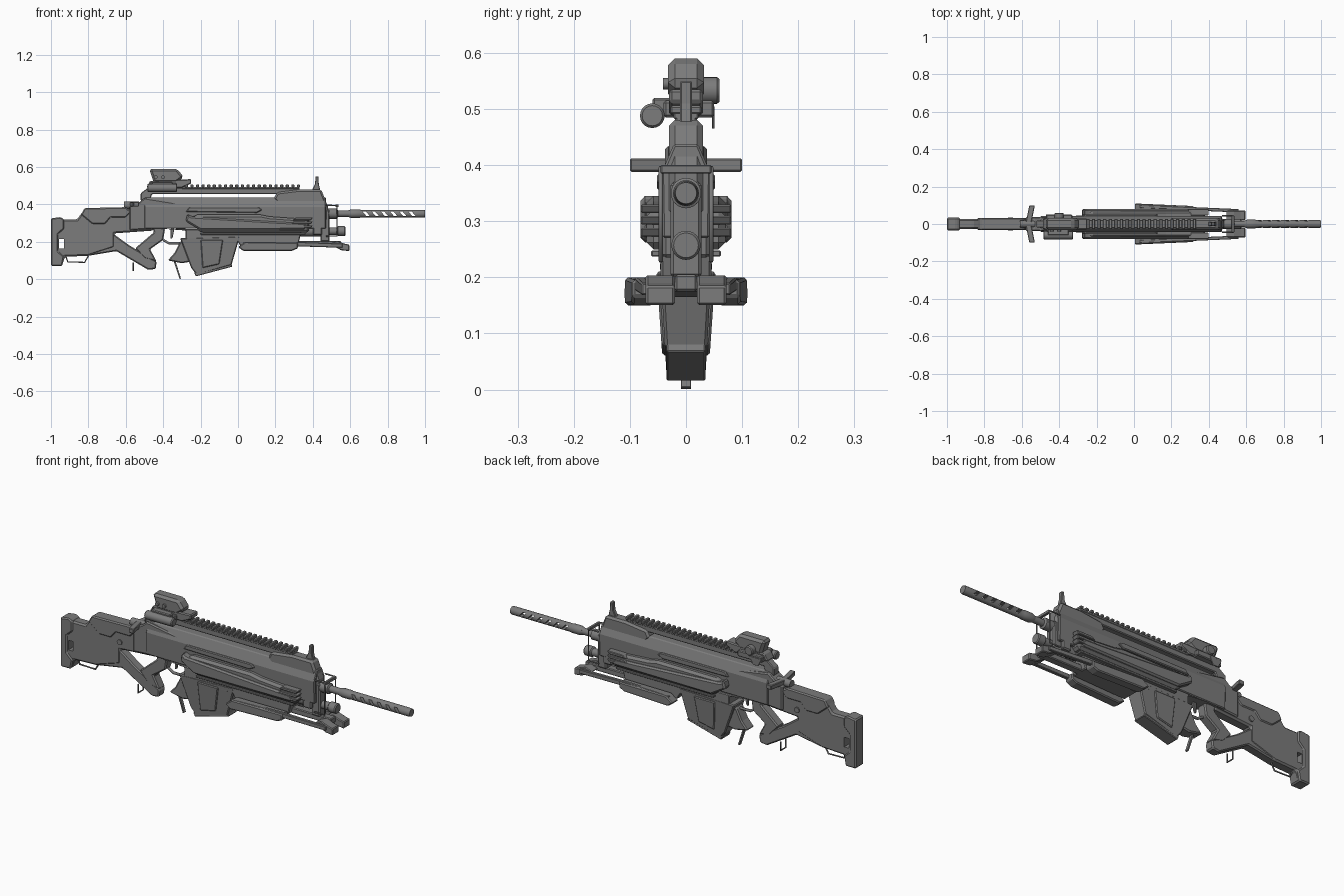
import bpy, bmesh, math
from mathutils import Vector

if "Cube" in bpy.data.objects:
    bpy.data.objects.remove(bpy.data.objects["Cube"])

grey = bpy.data.materials.new("gunmetal_grey")
grey.diffuse_color = (0.2, 0.2, 0.2, 1)
grey.use_nodes = True
grey.node_tree.nodes["Principled BSDF"].inputs["Base Color"].default_value = grey.diffuse_color


def finish(name, bm, bevel=0.0, mirror=False):
    bmesh.ops.recalc_face_normals(bm, faces=bm.faces[:])
    me = bpy.data.meshes.new(name)
    bm.to_mesh(me)
    bm.free()
    me.materials.append(grey)
    ob = bpy.data.objects.new(name, me)
    bpy.context.collection.objects.link(ob)
    if bevel:
        m = ob.modifiers.new("bevel", 'BEVEL')
        m.width, m.segments, m.limit_method = bevel, 1, 'ANGLE'
    if mirror:
        m = ob.modifiers.new("mirror", 'MIRROR')
        m.use_axis = (False, True, False)
    return ob


def prism(name, pts, y0, y1, bevel=0.006, mirror=False, warp=None):
    """Side profile (x, z) extruded from y0 to y1."""
    bm = bmesh.new()
    face = bm.faces.new([bm.verts.new((x, y0, z)) for x, z in pts])
    ext = bmesh.ops.extrude_face_region(bm, geom=[face])["geom"]
    for v in ext:
        if isinstance(v, bmesh.types.BMVert):
            v.co.y = y1
    if warp:
        for v in bm.verts:
            v.co = warp(v.co)
    return finish(name, bm, bevel, mirror)


def box(name, x0, x1, y0, y1, z0, z1, bevel=0.003, mirror=False):
    return prism(name, [(x0, z0), (x1, z0), (x1, z1), (x0, z1)], y0, y1, bevel, mirror)


def bar(name, x0, x1, half, bevel=0.004):
    """Symmetric cross-section (y, z) extruded along x."""
    sec = half + [(-y, z) for y, z in reversed(half)]
    bm = bmesh.new()
    face = bm.faces.new([bm.verts.new((x0, y, z)) for y, z in sec])
    for v in bmesh.ops.extrude_face_region(bm, geom=[face])["geom"]:
        if isinstance(v, bmesh.types.BMVert):
            v.co.x = x1
    return finish(name, bm, bevel)


def tube(name, y, z, profile, n=24, axis='X'):
    """Turned part: profile of (distance along axis, radius)."""
    bm = bmesh.new()
    rings = []
    for d, r in profile:
        ring = []
        for i in range(n):
            a = 2 * math.pi * i / n
            c, s = r * math.cos(a), r * math.sin(a)
            ring.append(bm.verts.new((d, y + c, z + s) if axis == 'X' else (y + c, d, z + s)))
        rings.append(ring)
    for a, b in zip(rings, rings[1:]):
        for i in range(n):
            j = (i + 1) % n
            bm.faces.new((a[i], a[j], b[j], b[i]))
    bm.faces.new(rings[0])
    bm.faces.new(rings[-1])
    ob = finish(name, bm)
    bpy.ops.object.select_all(action='DESELECT')
    ob.select_set(True)
    bpy.context.view_layer.objects.active = ob
    bpy.ops.object.shade_smooth_by_angle(angle=math.radians(35))
    return ob


def wire(name, pts, r=0.004, cyclic=False):
    cu = bpy.data.curves.new(name, 'CURVE')
    cu.dimensions, cu.bevel_depth, cu.bevel_resolution = '3D', r, 1
    cu.use_fill_caps = True
    sp = cu.splines.new('POLY')
    sp.points.add(len(pts) - 1)
    for p, q in zip(sp.points, pts):
        p.co = (*q, 1)
    sp.use_cyclic_u = cyclic
    cu.materials.append(grey)
    ob = bpy.data.objects.new(name, cu)
    bpy.context.collection.objects.link(ob)


def cut(target, cutter):
    m = target.modifiers.new("cut", 'BOOLEAN')
    m.operation, m.object, m.solver = 'DIFFERENCE', cutter, 'EXACT'
    cutter.hide_render = True
    cutter.hide_viewport = True


# Shoulder stock with window, cheek rest and butt pad
stock = prism("stock", [(-.99, .075), (-.94, .075), (-.925, .12), (-.8, .125), (-.66, .17), (-.66, .245),
                        (-.45, .26), (-.45, .38), (-.55, .395), (-.57, .375), (-.82, .375), (-.86, .32),
                        (-.99, .32)], -.028, .028, .008)
cut(stock, box("stock_window_cutter", -.957, -.93, -.1, .1, .165, .215, 0))
prism("butt_pad", [(-1, .07), (-.94, .07), (-.93, .12), (-.962, .15), (-.962, .24), (-.93, .27),
                   (-.93, .32), (-.95, .332), (-1, .325)], -.034, .034)
prism("cheek_rest", [(-.84, .345), (-.82, .38), (-.6, .385), (-.57, .36), (-.6, .33), (-.68, .33),
                     (-.71, .295), (-.78, .295)], -.033, .033)
tube("stock_pin", -.66, .285, [(-.034, .014), (.034, .014)], 16, 'Y')
wire("stock_sling_loop", [(-.92, 0, .12), (-.91, 0, .092), (-.82, 0, .09), (-.8, 0, .125)])

# Grip and lower strut
prism("lower_strut", [(-.8, .125), (-.7, .235), (-.67, .245), (-.58, .18), (-.435, .095), (-.44, .055),
                      (-.48, .05), (-.65, .15)], -.025, .025)
prism("grip", [(-.46, .29), (-.39, .27), (-.4, .21), (-.47, .16), (-.435, .095), (-.5, .11),
               (-.55, .165), (-.45, .25)], -.026, .026)
wire("grip_loop", [(-.56, -.02, .09), (-.56, -.02, .045), (-.56, .02, .045), (-.56, .02, .09)])
wire("trigger_guard", [(-.4, 0, .21), (-.37, 0, .192), (-.31, 0, .192), (-.28, 0, .21)], .007)
prism("trigger", [(-.36, .27), (-.34, .27), (-.35, .22), (-.36, .215)], -.006, .006, .002)

# Receiver
bar("upper_receiver", -.5, .47, [(.042, .27), (.044, .385), (.022, .437)])
prism("receiver_rear", [(-.58, .26), (-.39, .275), (-.28, .265), (-.28, .4), (-.5, .435), (-.53, .41),
                        (-.58, .39)], -.037, .037)
prism("receiver_rib", [(-.28, .36), (-.26, .385), (.11, .385), (.13, .37), (.1, .355)], -.052, .052, .004)
prism("nose", [(.19, .43), (.21, .465), (.33, .48), (.445, .48), (.48, .39), (.48, .31), (.38, .3),
               (.25, .36)], -.03, .03, .01)

# Top rail and carry beam above the open slot
prism("carry_beam", [(-.52, .42), (-.47, .42), (-.46, .455), (.22, .455), (.24, .42), (.33, .43),
                     (.33, .49), (-.48, .49), (-.52, .46)], -.02, .02, .004)
box("rail_base", -.3, .33, -.022, .022, .482, .494, .002)
for i in range(21):
    x = -.285 + i * .03
    box("rail_tooth", x, x + .017, -.028, .028, .491, .506, .003)

# Forend with stepped sides, vents and lower shell
prism("forend", [(-.26, .31), (-.23, .345), (.12, .345), (.17, .335), (.38, .32), (.38, .25), (-.2, .25)],
      -.07, .07, .012)
prism("forend_panel", [(-.27, .35), (-.25, .335), (.24, .305), (.36, .3), (.36, .265), (-.2, .262),
                       (-.28, .31)], -.081, .081, .008)
for k in range(3):
    z = .273 + k * .021
    prism("vent_fin", [(.27 + k * .01, z), (.39, z), (.4, z + .015), (.29 + k * .01, z + .015)],
          .045, .081, .003, True)
prism("lower_shell", [(-.41, .27), (-.28, .26), (-.28, .2), (.0, .2), (.02, .165), (.32, .175), (.34, .26)],
      -.045, .045, .006)
box("lower_seam", -.2, .36, -.062, .062, .237, .248, .002)

# Magazine, narrowing toward the floor
def taper(c):
    return Vector((c.x, c.y * (.72 + 1.3 * min(c.z, .22)), c.z))


prism("magazine", [(-.31, .22), (.01, .23), (-.035, .075), (-.22, .022), (-.25, .06)],
      -.046, .046, .005, False, taper)
prism("magazine_rib", [(-.2, .21), (-.08, .21), (-.1, .08), (-.19, .06)], -.053, .053, .004, False, taper)
prism("magazine_floor", [(-.235, .035), (-.225, .015), (-.03, .067), (-.035, .085)], -.035, .035, .003)
prism("magazine_guard", [(-.375, .1), (-.34, .14), (-.31, .2), (-.24, .22), (-.22, .1), (-.3, .085)],
      -.03, .03)
prism("release_lever", [(-.345, .1), (-.335, .1), (-.305, .004), (-.312, 0)], -.009, .009, .001)

# Barrel, slotted muzzle and under-barrel tube
tube("barrel", 0, .35, [(.4, .027), (.53, .027), (.535, .017), (.61, .017)])
muzzle = tube("muzzle_brake", 0, .35, [(.59, .018), (.605, .023), (.65, .023), (.655, .021),
                                       (.99, .021), (1, .019)])
bm = bmesh.new()
for i in range(6):
    x = .665 + i * .049
    pts = [(x, .363), (x + .018, .363), (x + .04, .337), (x + .022, .337)]
    f = bm.faces.new([bm.verts.new((px, -.1, pz)) for px, pz in pts])
    for v in bmesh.ops.extrude_face_region(bm, geom=[f])["geom"]:
        if isinstance(v, bmesh.types.BMVert):
            v.co.y = .1
cut(muzzle, finish("muzzle_slot_cutter", bm))
tube("lower_tube", 0, .257, [(.33, .028), (.46, .028), (.465, .02), (.53, .02), (.535, .026), (.57, .026),
                             (.575, .022)])
box("barrel_bracket", .44, .49, -.028, .028, .2, .37, .006)
box("tube_clamp", .4, .45, -.042, .042, .235, .31, .006)
for s in (-1, 1):
    wire("front_guard_wire", [(.47, s * .045, .395), (.53, s * .045, .395), (.53, s * .045, .23),
                              (.47, s * .045, .23)], .004)
box("guard_crossbar", .522, .536, -.045, .045, .385, .4, .002)

# Folded bipod: legs splay outward toward the rear
def splay(c):
    return Vector((c.x, c.y + .062 * (.6 - c.x) * .7, c.z))


prism("bipod_leg", [(.03, .2), (.3, .2), (.56, .19), (.56, .168), (.33, .175), (.03, .178)],
      .06, .078, .003, True, splay)
prism("bipod_rear_foot", [(0, .172), (.04, .2), (.32, .195), (.32, .165), (.29, .152), (.03, .15)],
      .035, .084, .005, True, splay)
prism("bipod_front_foot", [(.49, .19), (.53, .205), (.57, .19), (.595, .185), (.595, .15), (.55, .155)],
      .02, .072, .004, True)
box("bipod_spine", .25, .55, -.02, .02, .175, .205, .004)

# Front sight
prism("front_sight", [(.395, .475), (.44, .475), (.432, .51), (.43, .55), (.415, .55), (.412, .51)],
      -.011, .011, .003)

# Swept charging handle
prism("charging_handle", [(-.595, .388), (-.565, .388), (-.565, .412), (-.595, .412)], 0, .1, .003, True,
      lambda c: Vector((c.x + (.015 if c.y < .05 else .035), c.y, c.z)))
tube("charging_hub", 0, .395, [(-.61, .02), (-.53, .02)], 16)

# Optic with hood, side knob, laser tube and lever
prism("optic_hood", [(-.475, .59), (-.325, .59), (-.29, .545), (-.33, .515), (-.45, .515), (-.46, .545)],
      -.032, .032, .012)
prism("optic_base", [(-.49, .49), (-.47, .525), (-.25, .535), (-.25, .512), (-.3, .488)], -.03, .03, .005)
box("optic_clamp", -.47, -.33, -.04, .05, .485, .515, .004)
tube("optic_knob", -.4, .533, [(.02, .024), (.055, .024), (.06, .02)], 20, 'Y')
for x in (-.44, -.4):
    tube("optic_button", x, .545, [(-.041, .01), (-.02, .01)], 12, 'Y')
tube("laser_tube", -.06, .488, [(-.485, .018), (-.48, .022), (-.33, .022), (-.325, .018)], 20)
box("laser_mount", -.46, -.35, -.06, -.02, .49, .52, .004)
prism("optic_lever", [(-.47, .505), (-.4, .505), (-.42, .465), (-.45, .465)], .046, .051, .001)
